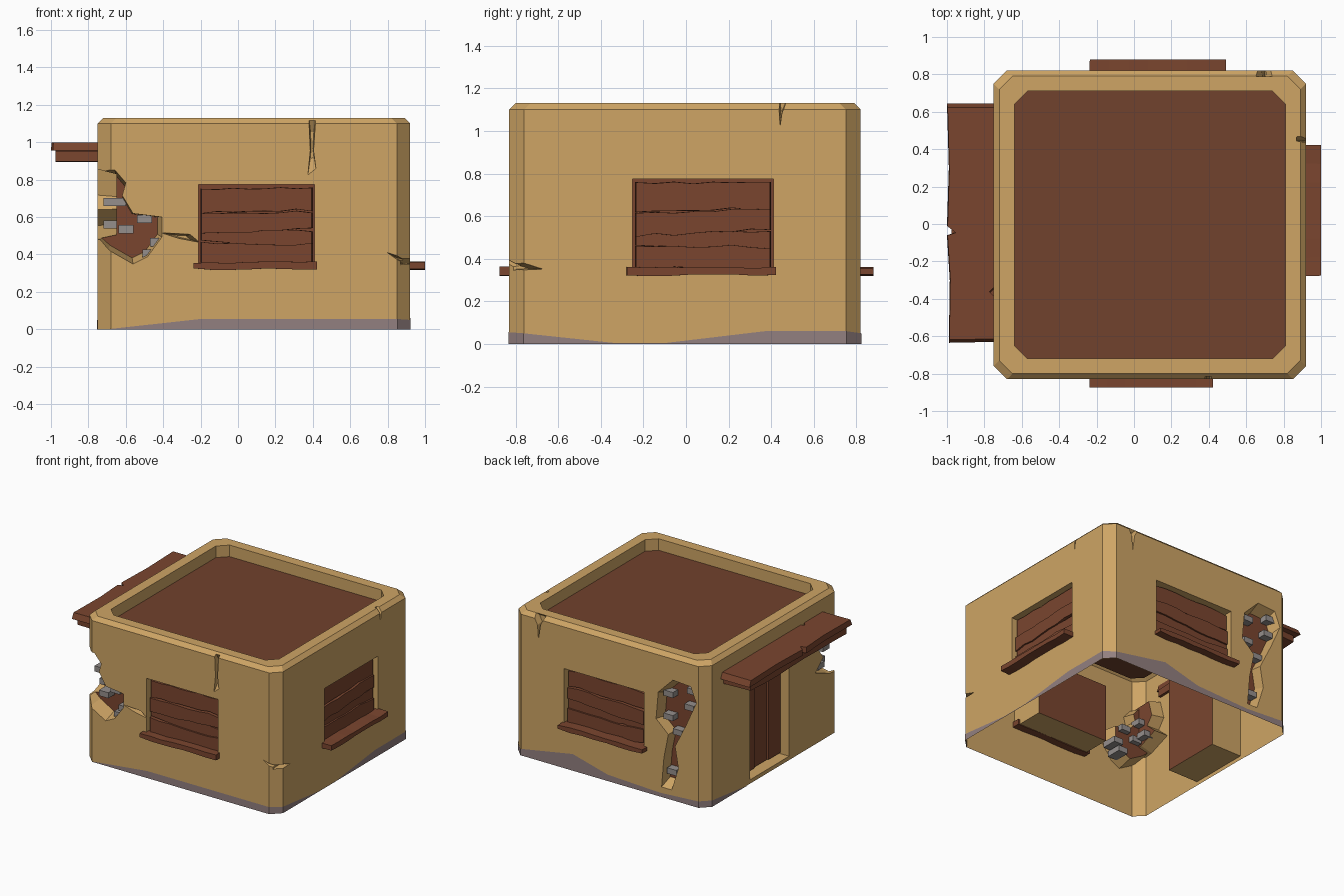
import bpy, bmesh, random
from mathutils import Vector

random.seed(4)
cube = bpy.data.objects.get("Cube")
if cube:
    bpy.data.objects.remove(cube)


def material(name, rgb):
    m = bpy.data.materials.new(name)
    m.use_nodes = True
    m.diffuse_color = (*rgb, 1)
    m.node_tree.nodes["Principled BSDF"].inputs["Base Color"].default_value = (*rgb, 1)
    return m


PLASTER = material("tan plaster", (0.62, 0.375, 0.13))
ROOF = material("dark roof brown", (0.165, 0.054, 0.026))
WOOD = material("red brown wood", (0.195, 0.06, 0.028))
GRIME = material("mauve grey grime", (0.29, 0.215, 0.215))
BRICK = material("grey brick", (0.3, 0.275, 0.265))

# Body extents, and a frame for each wall: (along, height, outward) to world
X0, X1, Y0, Y1, TOP = -0.75, 0.92, -0.83, 0.82, 1.13
FRAMES = {
    "front": lambda u, v, d: (u, Y0 - d, v),
    "back": lambda u, v, d: (u, Y1 + d, v),
    "right": lambda u, v, d: (X1 + d, u, v),
    "left": lambda u, v, d: (X0 - d, u, v),
    "top": lambda u, v, d: (u, v, d),
}


def finish(bm, name, mats):
    bmesh.ops.recalc_face_normals(bm, faces=bm.faces)
    mesh = bpy.data.meshes.new(name)
    bm.to_mesh(mesh)
    bm.free()
    for m in mats:
        mesh.materials.append(m)
    obj = bpy.data.objects.new(name, mesh)
    bpy.context.collection.objects.link(obj)
    return obj


def loft(bm, rings):
    """Skin a list of equal vertex rings and return the two caps."""
    rings = [[bm.verts.new(p) for p in r] for r in rings]
    n = len(rings[0])
    for a, b in zip(rings, rings[1:]):
        for i in range(n):
            j = (i + 1) % n
            bm.faces.new((a[i], a[j], b[j], b[i]))
    return bm.faces.new(rings[0]), bm.faces.new(rings[-1])


def prism(name, side, outline, d0, d1, taper=1.0, mats=(WOOD,), end_mat=0):
    """Extrude an outline drawn on a wall; the far end is scaled by taper."""
    f = FRAMES[side]
    mid = sum((Vector(p) for p in outline), Vector((0, 0))) / len(outline)
    end = [mid + (Vector(p) - mid) * taper for p in outline]
    bm = bmesh.new()
    caps = loft(bm, [[f(*p, d0) for p in outline], [f(*p, d1) for p in end]])
    caps[1].material_index = end_mat
    return finish(bm, name, mats)


def rect(u0, u1, v0, v1):
    return [(u0, v0), (u1, v0), (u1, v1), (u0, v1)]


def ragged(u0, u1, v0, v1, tilt=0.0, rough=0.008, n=7):
    """Long board outline with uneven edges."""
    def edge(v, s):
        return [(u0 + (u1 - u0) * i / n,
                 v + s * (i / n - 0.5) + random.uniform(-rough, rough)) for i in range(n + 1)]
    return edge(v0, tilt) + edge(v1, tilt * 0.4)[::-1]


# Body: chamfered block with a parapet around a sunken roof
def octagon(inset, z, c=0.07):
    a, b, e, g = X0 + inset, X1 - inset, Y0 + inset, Y1 - inset
    return [(a + c, e, z), (b - c, e, z), (b, e + c, z), (b, g - c, z),
            (b - c, g, z), (a + c, g, z), (a, g - c, z), (a, e + c, z)]


bm = bmesh.new()
_, roof_face = loft(bm, [octagon(0, 0), octagon(0, TOP - 0.03), octagon(0.03, TOP),
                         octagon(0.11, TOP), octagon(0.11, 1.04)])
roof_face.material_index = 1
SLOTS = (PLASTER, ROOF, WOOD)
walls = finish(bm, "walls", SLOTS)

WINDOWS = [("front", -0.2, 0.4, 0.045), ("right", -0.24, 0.4, 0.08), ("back", -0.2, 0.47, 0.06)]
DOOR = (-0.2, 0.28, 0.03, 0.88)

# Cutters: openings, broken plaster patches, cracks
cutters = []


def cut(side, outline, depth, taper=1.0, floor=0, start=0.03):
    cutters.append(prism("cutter", side, outline, start, -depth, taper, SLOTS, floor))


for side, u0, u1, _ in WINDOWS:
    cut(side, rect(u0 - 0.01, u1 + 0.01, 0.325, 0.775), 0.27, floor=2)
cut("left", rect(*DOOR), 0.26, floor=2)

corner_patch = [(-0.79, 0.87), (-0.66, 0.86), (-0.6, 0.79), (-0.62, 0.72), (-0.56, 0.62), (-0.4, 0.6),
                (-0.4, 0.49), (-0.48, 0.38), (-0.56, 0.34), (-0.7, 0.42), (-0.79, 0.5)]
side_patch = [(-0.87, 0.86), (-0.6, 0.87), (-0.56, 0.72), (-0.62, 0.64), (-0.52, 0.55), (-0.7, 0.48), (-0.87, 0.46)]
back_patch = [(-0.31, 0.6), (-0.33, 0.82), (-0.46, 0.95), (-0.62, 0.94), (-0.67, 0.82), (-0.58, 0.62),
              (-0.48, 0.42), (-0.51, 0.25), (-0.45, 0.06), (-0.36, 0.06), (-0.38, 0.3), (-0.42, 0.5)]
cut("front", corner_patch, 0.11, 0.84, 2)
cut("left", side_patch, 0.1, 0.84, 2)
cut("back", back_patch, 0.09, 0.86, 2)

CRACKS = [
    ("front", [(0.375, 1.17), (0.42, 1.17), (0.405, 0.95), (0.42, 0.84), (0.37, 0.8), (0.385, 0.95)]),
    ("front", [(0.78, 0.42), (0.96, 0.36), (0.96, 0.3), (0.88, 0.35)]),
    ("front", [(-0.43, 0.52), (-0.25, 0.51), (-0.19, 0.46), (-0.32, 0.485)]),
    ("right", [(-0.87, 0.42), (-0.65, 0.35), (-0.79, 0.345), (-0.87, 0.31)]),
    ("right", [(0.43, 1.17), (0.49, 1.17), (0.45, 1.08), (0.44, 1.01)]),
    ("back", [(0.62, 1.17), (0.77, 1.17), (0.71, 1.05), (0.7, 0.92), (0.68, 1.06)]),
]
for side, outline in CRACKS:
    cut(side, outline, 0.05, 0.4, start=0.015)

for c in cutters:
    mod = walls.modifiers.new("cut", "BOOLEAN")
    mod.operation, mod.solver, mod.object = "DIFFERENCE", "EXACT", c
bpy.context.view_layer.update()
carved = bpy.data.meshes.new_from_object(walls.evaluated_get(bpy.context.evaluated_depsgraph_get()))
walls.modifiers.clear()
walls.data = carved
for c in cutters:
    bpy.data.objects.remove(c)

# The shell is open underneath
bm = bmesh.new()
bm.from_mesh(carved)
under = [f for f in bm.faces if all(v.co.z < 0.001 for v in f.verts)]
bmesh.ops.delete(bm, geom=under, context="FACES")
bm.to_mesh(carved)
bm.free()

# Grime band of changing height around the foot of the walls
FOOT = [(-0.68, Y0, 0.002), (-0.2, Y0, 0.055), (0.85, Y0, 0.055), (X1, -0.76, 0.05), (X1, -0.33, 0.004),
        (X1, -0.1, 0.004), (X1, 0.37, 0.06), (X1, 0.75, 0.06), (0.85, Y1, 0.05), (0.4, Y1, 0.13),
        (0.1, Y1, 0.05), (-0.35, Y1, 0.03), (-0.68, Y1, 0.05), (X0, 0.75, 0.05), (X0, 0.33, 0.002)]
bm = bmesh.new()
mid = Vector(((X0 + X1) / 2, (Y0 + Y1) / 2))
cols = []
for x, y, h in FOOT:
    p = mid + (Vector((x, y)) - mid) * 1.004
    cols.append([bm.verts.new((p.x, p.y, z)) for z in (0, h)])
for a, b in zip(cols, cols[1:]):
    bm.faces.new((a[0], b[0], b[1], a[1]))
finish(bm, "grime_band", (GRIME,))

# Boarded windows with sills
BOARDS = [(0.35, 0.46, -0.02), (0.445, 0.54, -0.05), (0.52, 0.625, 0.03), (0.63, 0.755, 0.01)]
for side, u0, u1, out in WINDOWS:
    for i, (v0, v1, tilt) in enumerate(BOARDS):
        d = -0.02 - 0.012 * (i % 2)
        prism(f"{side}_window_board_{i + 1}", side, ragged(u0, u1, v0, v1, tilt), d - 0.04, d, 0.98)
    prism(f"{side}_window_sill", side, ragged(u0 - 0.04, u1 + 0.025, 0.322, 0.358, rough=0.005),
          -0.06, out, 0.99)

# Plank door
w = (DOOR[1] - DOOR[0]) / 3
for i in range(3):
    a = DOOR[0] + i * w
    prism(f"door_plank_{i + 1}", "left", rect(a + 0.004, a + w - 0.004, 0.035, 0.875),
          -0.11, -0.07 - 0.01 * (i % 2), 0.98)

# Awning: broken top board over a lower beam
awning = [(-0.74, -0.63), (-0.99, -0.635), (-0.985, -0.3), (-1, -0.06), (-0.955, -0.045), (-1, -0.01),
          (-0.99, 0.3), (-1, 0.645), (-0.74, 0.645), (-0.74, -0.34), (-0.77, -0.37), (-0.74, -0.4)]
prism("awning_board", "top", awning, 0.955, 1.0, 0.97)
prism("awning_beam", "left", ragged(-0.6, 0.61, 0.9, 0.955), -0.02, 0.225, 0.98)

# Bricks showing through the broken plaster
BRICKS = {"front": [(-0.6, 0.535), (-0.5, 0.59), (-0.43, 0.465), (-0.47, 0.405)],
          "left": [(-0.7, 0.68), (-0.64, 0.56)],
          "back": [(-0.4, 0.8), (-0.6, 0.87), (-0.58, 0.74), (-0.4, 0.62), (-0.48, 0.52), (-0.43, 0.2)]}
for side, spots in BRICKS.items():
    for i, (u, v) in enumerate(spots):
        prism(f"{side}_brick_{i + 1}", side, rect(u - 0.04, u + 0.04, v - 0.022, v + 0.022),
              -0.15, -0.03, 1.0, (BRICK,))
